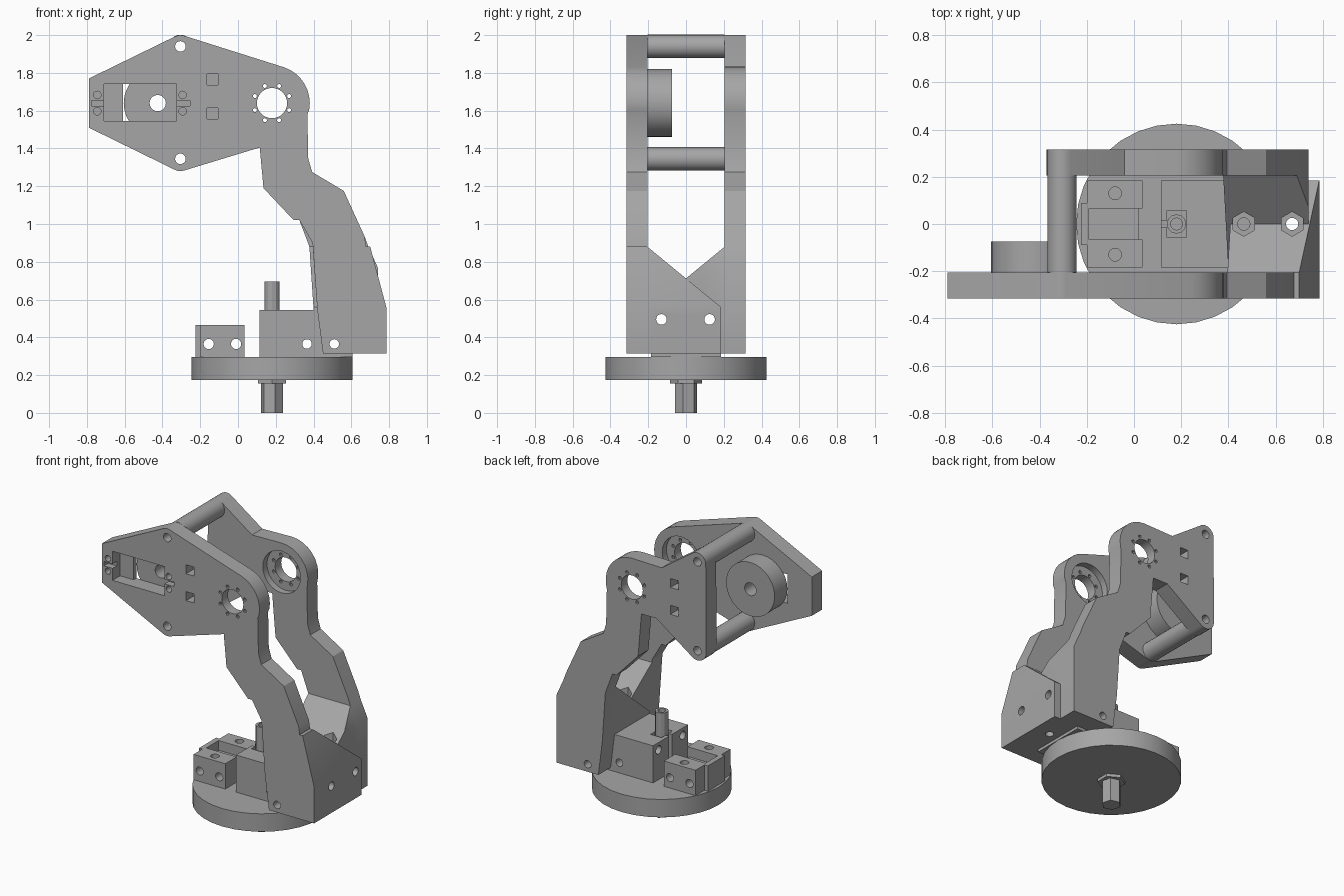
import bpy, bmesh
from math import sin, cos, pi, radians
from mathutils import Vector, Matrix

if "Cube" in bpy.data.objects:
    bpy.data.objects.remove(bpy.data.objects["Cube"])

grey = bpy.data.materials.new("plain grey")
grey.use_nodes = True
colour = (0.38, 0.38, 0.38, 1)
grey.diffuse_color = colour
grey.node_tree.nodes["Principled BSDF"].inputs["Base Color"].default_value = colour
parts = []


def finish(name, bm, keep=True):
    bmesh.ops.recalc_face_normals(bm, faces=bm.faces)
    mesh = bpy.data.meshes.new(name)
    bm.to_mesh(mesh)
    bm.free()
    obj = bpy.data.objects.new(name, mesh)
    bpy.context.collection.objects.link(obj)
    mesh.materials.append(grey)
    if keep:
        parts.append(obj)
    return obj


def prism(name, outline, y0, y1, slope=None):
    """Side outline (x, z) pushed along y; slope = (point, normal) trims the top."""
    bm = bmesh.new()
    face = bm.faces.new([bm.verts.new((x, y0, z)) for x, z in outline])
    out = bmesh.ops.extrude_face_region(bm, geom=[face])
    moved = [v for v in out["geom"] if isinstance(v, bmesh.types.BMVert)]
    bmesh.ops.translate(bm, verts=moved, vec=(0, y1 - y0, 0))
    if slope:
        bmesh.ops.bisect_plane(bm, geom=bm.verts[:] + bm.edges[:] + bm.faces[:],
                               plane_co=slope[0], plane_no=slope[1], clear_outer=True)
        bmesh.ops.holes_fill(bm, edges=[e for e in bm.edges if e.is_boundary])
    return finish(name, bm)


def box(name, x, y, z, keep=True):
    bm = bmesh.new()
    bmesh.ops.create_cube(bm, size=1)
    lo, hi = Vector((x[0], y[0], z[0])), Vector((x[1], y[1], z[1]))
    for v in bm.verts:
        v.co = Vector([(lo[i] + hi[i]) / 2 + v.co[i] * (hi[i] - lo[i]) for i in range(3)])
    return finish(name, bm, keep)


def rod(name, axis, a, b, start, end, r, sides=24, keep=True, turn=0):
    """Cylinder along an axis; a and b are its other two coordinates in x, y, z order."""
    bm = bmesh.new()
    bmesh.ops.create_cone(bm, cap_ends=True, segments=sides, radius1=r, radius2=r,
                          depth=end - start, matrix=Matrix.Rotation(radians(turn), 4, "Z"))
    mid = (start + end) / 2
    spin = {"x": Matrix.Rotation(pi / 2, 4, "Y"), "y": Matrix.Rotation(pi / 2, 4, "X"),
            "z": Matrix()}[axis]
    place = {"x": (mid, a, b), "y": (a, mid, b), "z": (a, b, mid)}[axis]
    bmesh.ops.transform(bm, verts=bm.verts, matrix=Matrix.Translation(place) @ spin)
    return finish(name, bm, keep)


def cut(cutter, *targets):
    for obj in targets:
        mod = obj.modifiers.new("cut", "BOOLEAN")
        mod.operation, mod.solver, mod.object = "DIFFERENCE", "EXACT", cutter
        with bpy.context.temp_override(object=obj, active_object=obj):
            bpy.ops.object.modifier_apply(modifier=mod.name)
    bpy.data.objects.remove(cutter)


def hole(axis, a, b, start, end, r, *targets, sides=20):
    cut(rod("hole", axis, a, b, start, end, r, sides, False), *targets)


def slot(x, y, z, *targets):
    cut(box("slot", x, y, z, False), *targets)


def arc(cx, cz, r, a0, a1, n=8):
    angles = [radians(a0 + (a1 - a0) * i / n) for i in range(n + 1)]
    return [(cx + r * cos(t), cz + r * sin(t)) for t in angles]


# Shared measurements
JX, JZ = 0.18, 1.64          # joint centre
PX, PZ = -0.305, (1.345, 1.94)  # spacer bar centres
IN, OUT = 0.205, 0.315       # inner and outer side of the arm plates

# Turntable and its drive shaft
rod("turntable", "z", JX, 0, 0.175, 0.295, 0.425, 32)
rod("drive_shaft", "z", JX, 0, 0, 0.165, 0.06, 6, turn=15)
rod("shaft_nut", "z", JX, 0, 0.155, 0.18, 0.085, 6)

# Arm plates
outer_elbow = [(0.367, 1.58), (0.372, 1.345), (0.393, 1.275), (0.56, 1.175), (0.67, 0.935)]
inner_elbow = [(0.325, 1.02), (0.295, 1.02), (0.135, 1.19)]
front_foot = [(0.678, 0.88), (0.7, 0.88), (0.785, 0.56), (0.785, 0.315),
              (0.45, 0.315), (0.42, 0.545), (0.395, 0.9)]
back_foot = [(0.69, 0.88), (0.74, 0.77), (0.74, 0.315),
             (0.43, 0.315), (0.4, 0.55), (0.378, 0.88)]
front_arm = prism("front_arm", arc(JX, JZ, 0.2, 72, -10) + outer_elbow + front_foot
                  + inner_elbow + [(0.115, 1.405)] + arc(PX, PZ[0], 0.065, 285, 245, 3)
                  + [(-0.79, 1.51), (-0.79, 1.77)] + arc(PX, PZ[1], 0.06, 115, 75, 3),
                  -OUT, -IN)
back_arm = prism("back_arm", arc(JX, JZ, 0.195, 90, -10) + outer_elbow + back_foot
                 + inner_elbow + [(0.11, 1.48), (0, 1.48)] + arc(PX, PZ[0], 0.065, 305, 180)
                 + arc(PX, PZ[1], 0.062, 180, 55) + [(-0.04, 1.83)], IN, OUT)

# Sloped foot brackets that meet in a valley between the arms
front_bracket = prism("front_bracket", front_foot[1:6] + [(0.396, 0.88)], -0.21, 0.185,
                      ((0, -IN, 0.88), (0, 0.32, 0.39)))
back_bracket = prism("back_bracket", back_foot, 0.21, -0.185,
                     ((0, IN, 0.88), (0, -0.32, 0.39)))
brackets = (front_bracket, back_bracket)

# Spacer bars between the arms
for z, name in zip(PZ, ("lower_spacer", "upper_spacer")):
    bar = rod(name, "y", PX, z, -IN, IN, 0.062)
    hole("y", PX, z, -0.5, 0.5, 0.028, bar, front_arm, back_arm)

# Motor on the inside of the front arm
motor = rod("motor", "y", -0.425, JZ, -0.21, -0.075, 0.18, 32)
hole("y", -0.425, JZ, -0.5, 0, 0.043, motor)
slot((-0.61, -0.325), (-0.4, -0.2), (1.545, 1.74), front_arm)
slot((-0.71, -0.6), (-0.4, -0.235), (1.545, 1.74), front_arm)
for x0, x1, hx in ((-0.775, -0.7, -0.745), (-0.335, -0.255, -0.293)):
    slot((x0, x1), (-0.4, -0.27), (1.625, 1.655), front_arm)
    for z in (1.597, 1.683):
        hole("y", hx, z, -0.4, -0.25, 0.02, front_arm)

# Joint bores, bearing seats, screw rings and square pockets
hole("y", JX, JZ, -0.5, 0.5, 0.08, front_arm, back_arm, sides=32)
hole("y", JX, JZ, -0.25, 0.25, 0.14, front_arm, back_arm, sides=32)
for i in range(8):
    t = radians(22.5 + 45 * i)
    hole("y", JX + 0.098 * cos(t), JZ + 0.098 * sin(t), -0.5, 0.5, 0.011,
         front_arm, back_arm, sides=8)
for z in (1.585, 1.765):
    slot((-0.165, -0.105), (-0.4, -0.24), (z - 0.03, z + 0.03), front_arm)
    slot((-0.165, -0.105), (0.24, 0.4), (z - 0.05, z + 0.01), back_arm)

# Clamp block and its hollow post
block = box("clamp_block", (0.115, 0.605), (-0.185, 0.185), (0.296, 0.545))
slot((0.14, 0.222), (-0.058, 0.058), (0.49, 0.6), block)
slot((0.1, 0.15), (-0.015, 0.015), (0.35, 0.6), block)
post = rod("post", "z", JX, 0, 0.4, 0.695, 0.041, 12)
hole("z", JX, 0, 0.6, 0.8, 0.025, post)

# Bolt holes through the feet and the block
hole("y", 0.51, 0.365, -0.5, 0.5, 0.025, block, front_arm, back_arm, *brackets)
hole("y", 0.365, 0.365, -0.5, 0.5, 0.025, block)
for y in (-0.13, 0.125):
    hole("x", y, 0.495, 0, 1, 0.028, block, *brackets)
for x in (0.465, 0.67):
    hole("z", x, 0, 0.67, 0.9, 0.052, *brackets, sides=6)
    hole("z", x, 0, 0.2, 0.9, 0.026, block, *brackets)

# Twin mounting blocks joined by a saddle
saddle = box("saddle", (-0.2, 0.02), (-0.07, 0.07), (0.29, 0.4))
wall = box("saddle_wall", (-0.225, -0.19), (-0.09, 0.09), (0.29, 0.465))
for side, name in ((-1, "front_mount"), (1, "back_mount")):
    y = sorted((side * 0.065, side * 0.185))
    mount = box(name, (-0.2, 0.035), y, (0.29, 0.465))
    hole("z", -0.08, side * 0.13, 0.35, 0.6, 0.027, mount)
    for x in (-0.155, -0.01):
        hole("y", x, 0.365, -0.5, 0.5, 0.027, mount)
for x in (-0.155, -0.01):
    hole("y", x, 0.365, -0.5, 0.5, 0.027, saddle)

# Smooth the round parts, keep the edges sharp
bpy.ops.object.select_all(action="DESELECT")
for obj in parts:
    obj.select_set(True)
bpy.context.view_layer.objects.active = parts[0]
bpy.ops.object.shade_smooth_by_angle(angle=radians(25))
